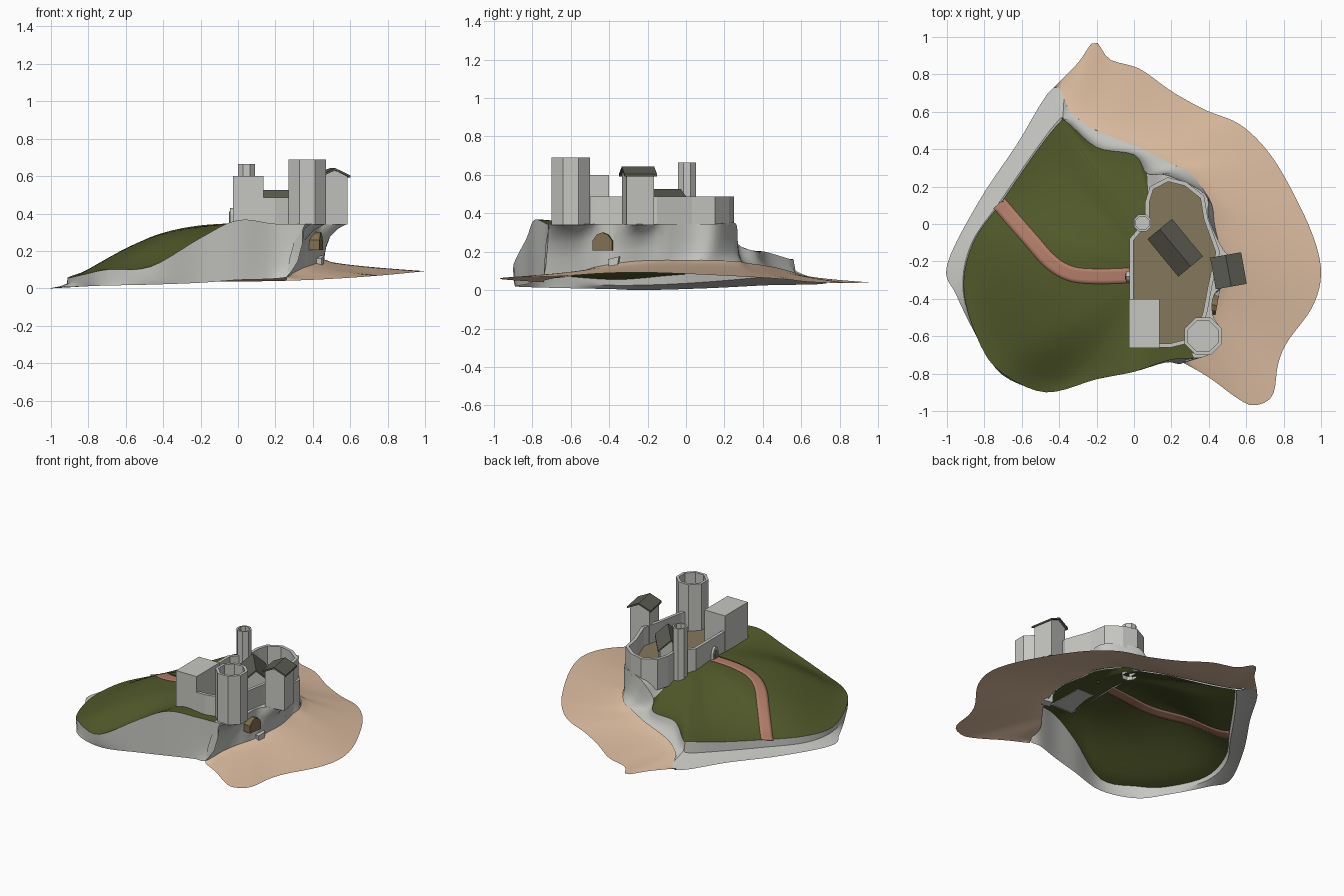
import bpy, math
from mathutils import Vector, Matrix
from mathutils.bvhtree import BVHTree

if "Cube" in bpy.data.objects:
    bpy.data.objects.remove(bpy.data.objects["Cube"])


def mat(name, r, g, b):
    m = bpy.data.materials.new(name)
    m.diffuse_color = [((c / 255 + .055) / 1.055) ** 2.4 for c in (r, g, b)] + [1]
    m.use_nodes = True
    m.node_tree.nodes["Principled BSDF"].inputs["Base Color"].default_value = m.diffuse_color
    return m


STONE = mat("stone_grey", 198, 198, 194)
GRASS = mat("grass_green", 81, 89, 42)
SAND = mat("sand", 220, 188, 160)
PATH = mat("path_clay", 176, 124, 104)
EARTH = mat("courtyard_earth", 133, 119, 92)
ROOF = mat("roof_slate", 92, 93, 82)
WOOD = mat("door_wood", 128, 111, 80)


def make(name, verts, faces, material, smooth=None):
    me = bpy.data.meshes.new(name)
    me.from_pydata([tuple(v) for v in verts], [], faces)
    me.materials.append(material)
    ob = bpy.data.objects.new(name, me)
    bpy.context.collection.objects.link(ob)
    if smooth:
        bpy.ops.object.select_all(action='DESELECT')
        ob.select_set(True)
        bpy.context.view_layer.objects.active = ob
        bpy.ops.object.shade_smooth_by_angle(angle=math.radians(smooth))
    return ob


def loft(name, rows, material, closed=False, smooth=None):
    n = len(rows[0])
    verts = [v for r in rows for v in r]
    faces = [(j * n + i, j * n + (i + 1) % n, (j + 1) * n + (i + 1) % n, (j + 1) * n + i)
             for j in range(len(rows) - 1) for i in range(n if closed else n - 1)]
    return make(name, verts, faces, material, smooth)


def prism(name, profile, y0, y1, matrix, material):
    """Extrude a counter-clockwise xz profile along local y."""
    n = len(profile)
    verts = [matrix @ Vector((x, y, z)) for y in (y0, y1) for x, z in profile]
    faces = [tuple(range(n)), tuple(range(2 * n - 1, n - 1, -1))]
    faces += [(i, i + n, (i + 1) % n + n, (i + 1) % n) for i in range(n)]
    return make(name, verts, faces, material)


def spline(pts, k, closed):
    """Catmull-Rom samples of points of any dimension."""
    n, out = len(pts), []
    for i in range(n if closed else n - 1):
        q = [pts[(i + d) % n if closed else min(max(i + d, 0), n - 1)] for d in (-1, 0, 1, 2)]
        for s in range(k):
            t = s / k
            out.append([.5 * (2 * b + (c - a) * t + (2 * a - 5 * b + 4 * c - d) * t * t
                              + (3 * b - a - 3 * c + d) * t ** 3) for a, b, c, d in zip(*q)])
    return out if closed else out + [list(pts[-1])]


def resample(pts, n):
    """Evenly spaced points along a polyline."""
    pts = [Vector(p) for p in pts]
    acc = [0]
    for a, b in zip(pts, pts[1:]):
        acc.append(acc[-1] + (b - a).length)
    out, j = [], 0
    for i in range(n):
        d = acc[-1] * i / (n - 1)
        while j < len(pts) - 2 and acc[j + 1] < d:
            j += 1
        out.append(pts[j].lerp(pts[j + 1], (d - acc[j]) / max(acc[j + 1] - acc[j], 1e-6)))
    return out


# Cliff edge and foot: top x, y, z then foot x, y, z
EDGE = [
    (.39, -.705, .345, .26, -.74, .06), (.2, -.725, .345, .17, -.74, .05),
    (0, -.79, .365, 0, -.79, .045), (-.2, -.83, .27, -.2, -.83, .03),
    (-.47, -.90, .115, -.46, -.89, .02), (-.7, -.8, .1, -.7, -.81, .015),
    (-.82, -.65, .075, -.83, -.62, .01), (-.91, -.36, .055, -.95, -.38, .005),
    (-.86, -.1, .075, -1, -.22, 0), (-.7, .13, .095, -.83, .12, .01),
    (-.52, .39, .13, -.63, .42, .025), (-.4, .54, .16, -.43, .73, .035),
    (-.36, .545, .16, -.34, .6, .08), (-.2, .41, .2, -.2, .5, .11),
    (0, .37, .2, .05, .4, .13), (.07, .27, .24, .2, .32, .14),
    (.18, .26, .345, .3, .27, .15), (.38, .16, .345, .41, .12, .155),
    (.40, .03, .345, .43, 0, .155), (.48, -.14, .345, .46, -.15, .155),
    (.585, -.25, .345, .45, -.28, .15), (.44, -.36, .345, .41, -.42, .13),
    (.42, -.48, .345, .35, -.51, .11), (.47, -.59, .345, .29, -.6, .08)]
K = 5
edge = spline(EDGE, K, True)
top = [Vector(e[:3]) for e in edge]
foot = [Vector((e[3], e[4], max(e[5], 0))) for e in edge]

# Grass hill: plateau with an S-shaped slope, falling sooner on the north
hub = Vector((.1, -.25, .345))


def slope(p, t):
    d = (p - hub).xy.normalized()
    north = min(max((d.y - .3) / .45, 0), 1) if d.x < .1 else 0
    return (1 - t ** (3 - .9 * north)) ** (1.5 + .4 * north)


rows = []
for j in range(19):
    t = .02 + .98 * j / 18
    rows.append([Vector((*hub.lerp(p, t).xy, p.z + (hub.z - p.z) * slope(p, t))) for p in top])
hill = loft("grass_hill", rows, GRASS, True, 60)
# Bare rock ledge around the east side of the castle
hill.data.materials.append(STONE)
for f in hill.data.polygons:
    c = f.center
    if c.x > .33 or (c.x > .075 and c.y > .1):
        f.material_index = 1

# Rock cliff skirt: flaring, undercut below the castle, flat apron on the west
FLARE = ((0, 0), (.12, .35), (.35, .7), (.65, .88), (1, 1))
UNDERCUT = ((0, 0), (.35, .12), (.7, .35), (.88, .65), (1, 1))
APRON = ((0, 0), (.04, .3), (.08, .6), (.5, .82), (1, 1))
rows = [[] for _ in FLARE]
for p, q in zip(top, foot):
    if p.x < -.37 and p.y > -.6:
        prof = APRON
    else:
        prof = UNDERCUT if (q - hub).xy.length < (p - hub).xy.length - .02 else FLARE
    low = q - Vector((0, 0, .008 if q.z > .07 else 0))
    for row, (a, b) in zip(rows, prof):
        row.append(Vector((*p.lerp(q, a).xy, p.z + (low.z - p.z) * b)))
loft("cliff", rows, STONE, True, 35)

# Sand beach between the cliff foot and the shore
SHORE = [(-.43, .73), (-.3, .86), (-.21, .975), (-.13, .88), (.03, .83), (.2, .71), (.38, .61),
         (.57, .53), (.73, .37), (.87, .13), (.97, -.1), (1, -.28), (.95, -.45), (.82, -.63),
         (.77, -.75), (.74, -.92), (.64, -.97), (.55, -.93), (.4, -.82), (.26, -.74)]
N = 90
inner = resample(foot[11 * K:] + [foot[0]], N)
outer = resample([(x, y, .037 + .055 * x * x) for x, y in spline(SHORE, 5, False)], N)
rows = []
for j in range(13):
    t = j / 12
    rows.append([Vector((*p.lerp(q, t).xy, p.z + (q.z - p.z) * t ** .6))
                 for p, q in zip(inner, outer)])
loft("sand_beach", rows, SAND, False, 60)

# Clay path let through the hill surface
tree = BVHTree.FromPolygons([v.co for v in hill.data.vertices],
                            [tuple(p.vertices) for p in hill.data.polygons])
line = resample([(x, y, 0) for x, y in spline(
    [(-.02, -.275), (-.2, -.28), (-.34, -.265), (-.45, -.2), (-.565, -.07), (-.722, .11)],
    8, False)], 40)
rows = [[] for _ in range(5)]
for i, p in enumerate(line):
    d = (line[min(i + 1, 39)] - line[max(i - 1, 0)]).normalized()
    for j in range(5):
        q = p + Vector((-d.y, d.x, 0)) * (j - 2) * .02
        hit = tree.ray_cast(Vector((q.x, q.y, 2)), Vector((0, 0, -1)))[0]
        rows[j].append(Vector((q.x, q.y, (hit.z if hit else .09) + .003)))
path = loft("path", rows, PATH, False, 60)
if path.data.polygons[0].normal.z < 0:
    path.data.flip_normals()
slab = path.modifiers.new("thickness", 'SOLIDIFY')
slab.thickness, slab.offset = .006, -1

# Curtain wall and courtyard
WALL = [(-.025, -.66), (.2, -.66), (.28, -.64), (.36, -.56), (.39, -.48), (.42, -.32), (.46, -.15),
        (.395, .03), (.375, .15), (.28, .225), (.18, .25), (.085, .2), (.06, .12), (.06, .02),
        (-.025, -.08)]
ring = [Vector(p) for p in WALL]
inset = []
for i, p in enumerate(ring):
    d0, d1 = (p - ring[i - 1]).normalized(), (ring[(i + 1) % len(ring)] - p).normalized()
    n0, n1 = Vector((-d0.y, d0.x)), Vector((-d1.y, d1.x))
    inset.append(p + (n0 + n1) * .022 / (1 + n0.dot(n1)))


def at(pts, z):
    return [Vector((p.x, p.y, z)) for p in pts]


base = [Vector((p.x, p.y, .27 if p.y > .01 and p.x < .2 else .335)) for p in ring]
wall = loft("curtain_wall", [at(inset, .35), at(inset, .487), at(ring, .487), base], STONE, True)
wall.data.flip_normals()
make("courtyard", at(inset, .357), [tuple(range(len(inset)))], EARTH)


# Hollow eight-sided towers
def tower(name, x, y, r, rim, z0, z1, floor):
    def circle(rad, z):
        return [Vector((x + rad * math.cos((i + .5) * math.pi / 4),
                        y + rad * math.sin((i + .5) * math.pi / 4), z)) for i in range(8)]
    loft(name, [circle(r - rim, floor), circle(r - rim, z1), circle(r, z1), circle(r, z0)],
         STONE, True).data.flip_normals()
    make(name + "_floor", circle(r - rim, floor), [tuple(range(8))], STONE)


tower("great_tower", .37, -.60, .108, .02, .34, .69, .58)
tower("watch_tower", .045, .005, .05, .012, .29, .665, .6)

# Square keep
box = [(-.028, .342), (.135, .342), (.135, .6), (-.028, .6)]
prism("keep", box, -.662, -.402, Matrix(), STONE)


def place(x, y, a):
    return Matrix.Translation((x, y, 0)) @ Matrix.Rotation(math.radians(a), 4, 'Z')


# Gabled buildings
def gabled(name, x, y, angle, w, l, z0, eave, ridge, over):
    m = place(x, y, angle)
    prism(name, [(-w, z0), (w, z0), (w, eave), (0, ridge - .012), (-w, eave)], -l, l, m, STONE)
    o = w + over
    drop = eave - (ridge - eave) * over / w
    prism(name + "_roof", [(-o, drop - .012), (0, ridge - .012), (o, drop - .012), (o, drop),
                           (0, ridge), (-o, drop)], -l - over, l + over, m, ROOF)


gabled("gate_tower", .505, -.25, 10, .07, .072, .34, .61, .643, .014)
gabled("hall", .22, -.127, 39.5, .07, .115, .355, .465, .525, .015)


# Arched doorways
def arch(w, z0, h):
    return [(-w, z0), (w, z0), (w, z0 + h * .55), (w * .55, z0 + h * .88), (0, z0 + h),
            (-w * .55, z0 + h * .88), (-w, z0 + h * .55)]


prism("sea_gate", arch(.052, .205, .095), -.035, .06, place(.41, -.43, 80), WOOD)
prism("west_gate_frame", arch(.03, .345, .085), -.012, .012, place(-.03, -.28, -90), STONE)
prism("west_gate_door", arch(.016, .35, .06), -.004, .004, place(-.043, -.28, -90), WOOD)

# Landing rock by the sea gate
prism("landing_rock", [(-.025, .11), (.02, .12), (.03, .175), (-.03, .16)], -.03, .03,
      place(.425, -.37, 75), STONE)
